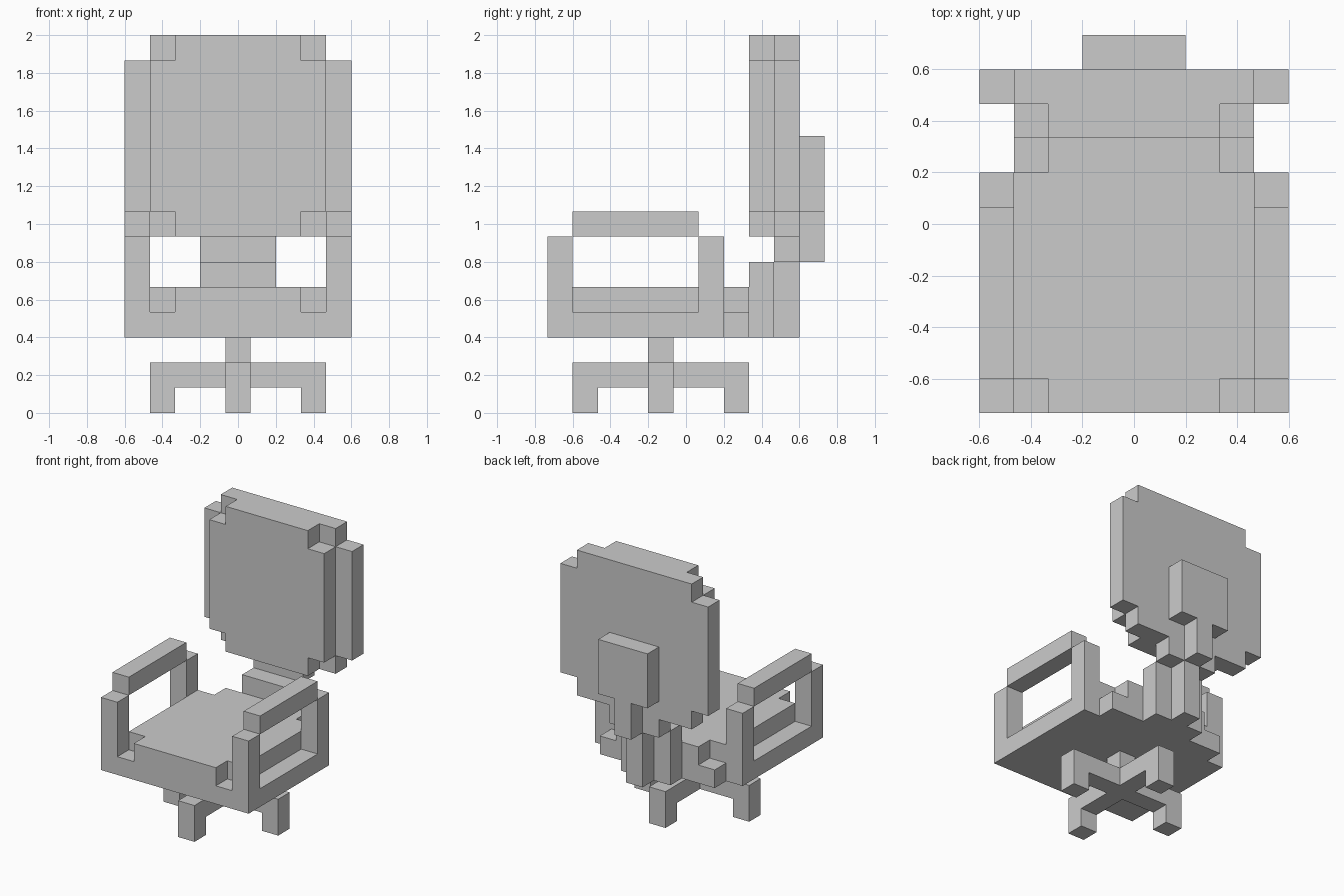
import bpy, bmesh, math
from mathutils import Vector

if "Cube" in bpy.data.objects:
    bpy.data.objects.remove(bpy.data.objects["Cube"])

U = 2 / 15  # one block of the model


def box(half_x, y0, y1, z0, z1):
    """Blocks of a bar centred on x = 0, bounds in block units."""
    return slab(-half_x, half_x, y0, y1, z0, z1)


def slab(x0, x1, y0, y1, z0, z1):
    def centres(a, b):
        return range(math.ceil(a), math.floor(b) + 1)
    return {(x, y, z) for x in centres(x0, x1) for y in centres(y0, y1)
            for z in range(z0, z1)}


parts = {}

# Four-footed base and the short column under the seat
parts["base_cross"] = box(3.5, -1.5, -0.5, 1, 2) | box(0.5, -4.5, 2.5, 1, 2)
parts["feet"] = {(3, -1, 0), (-3, -1, 0), (0, -4, 0), (0, 2, 0)}
parts["column"] = {(0, -1, 2)}

# Seat: wide lower layer, cushion with notched corners
parts["seat"] = box(3.5, -5.5, 2.5, 3, 4)
parts["cushion"] = (box(2.5, -5.5, 2.5, 4, 5) | box(3.5, -4.5, 1.5, 4, 5))

# Armrests: bottom rail, two posts, raised top bar
for side, a in (("left", -4.5), ("right", 3.5)):
    b = a + 1
    parts[side + "_armrest"] = (slab(a, b, -5.5, 1.5, 3, 4)
                                | slab(a, b, -5.5, -4.5, 4, 7)
                                | slab(a, b, 0.5, 1.5, 4, 7)
                                | slab(a, b, -4.5, 0.5, 7, 8))

# Stepped stem joining seat and backrest
parts["stem"] = (box(1.5, 2.5, 3.5, 3, 6) | box(0.5, 3.5, 4.5, 3, 6)
                 | box(1.5, 3.5, 4.5, 6, 7) | box(0.5, 4.5, 5.5, 6, 8))

# Backrest: front cushion, back shell and rear plate
parts["back_cushion"] = box(3.5, 2.5, 3.5, 8, 14) | box(2.5, 2.5, 3.5, 7, 15)
parts["back_shell"] = box(4.5, 3.5, 4.5, 8, 14) | box(3.5, 3.5, 4.5, 7, 15)
parts["rear_plate"] = box(1.5, 4.5, 5.5, 8, 11)

filled = set().union(*parts.values())


def build(name, cells):
    """Make the outer skin of a set of blocks, with flat areas merged."""
    bm = bmesh.new()
    corners = {}

    def corner(p):
        key = tuple(round(c * 2) for c in p)
        if key not in corners:
            corners[key] = bm.verts.new(p * U)
        return corners[key]

    for cell in sorted(cells):
        centre = Vector((cell[0], cell[1], cell[2] + 0.5))
        for axis in range(3):
            for s in (-1, 1):
                near = list(cell)
                near[axis] += s
                if tuple(near) in filled:
                    continue
                n, t = Vector((0, 0, 0)), Vector((0, 0, 0))
                n[axis], t[(axis + 1) % 3] = s, 1
                w = n.cross(t)
                mid = centre + n / 2
                bm.faces.new([corner(mid + (t * i + w * j) / 2)
                              for i, j in ((-1, -1), (1, -1), (1, 1), (-1, 1))])
    bmesh.ops.dissolve_limit(bm, angle_limit=0.01, verts=bm.verts, edges=bm.edges)
    mesh = bpy.data.meshes.new(name)
    bm.to_mesh(mesh)
    bm.free()
    bpy.context.collection.objects.link(bpy.data.objects.new(name, mesh))


for part_name, part_cells in parts.items():
    build(part_name, part_cells)
